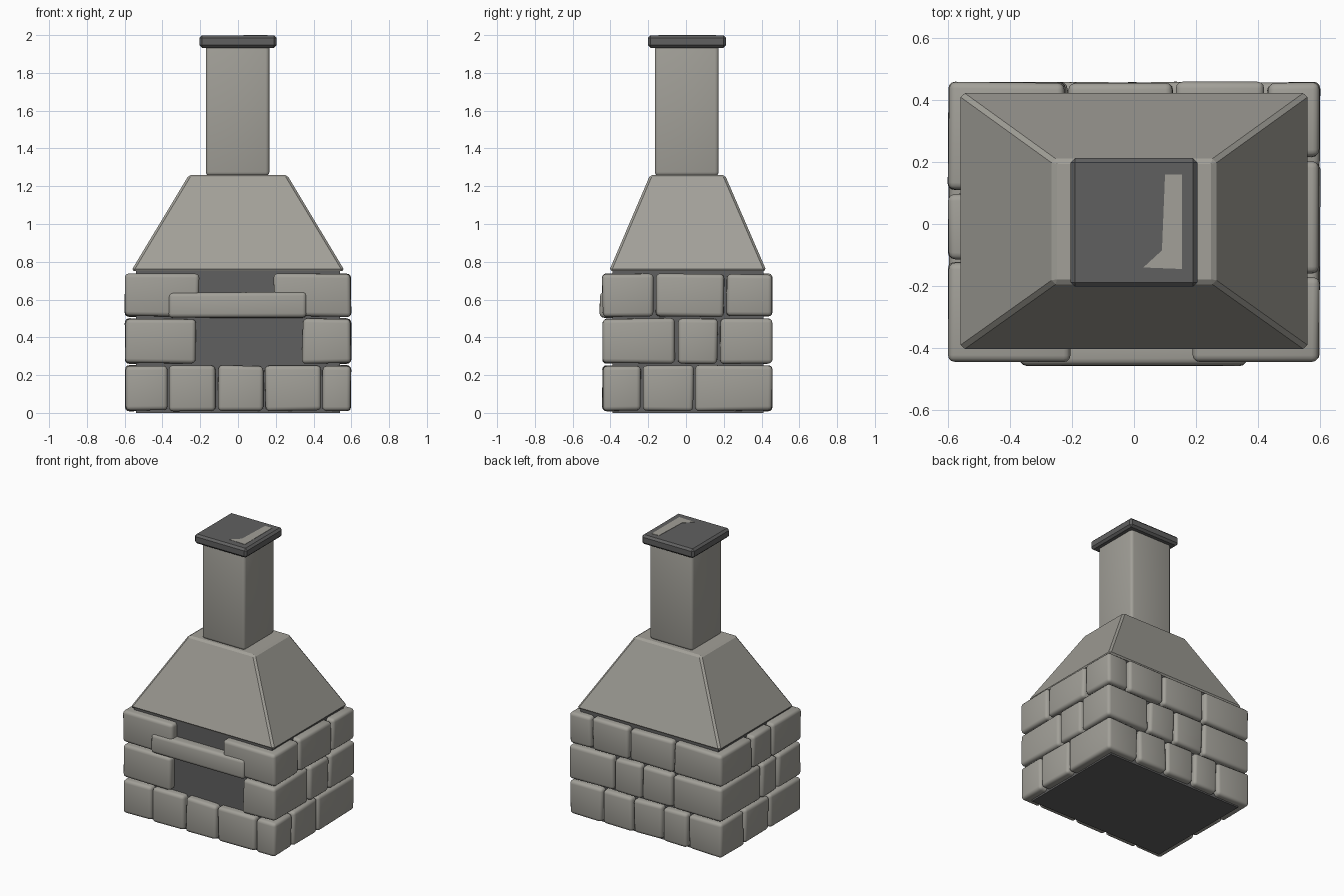
import bpy, bmesh, math, random
from mathutils import Vector

random.seed(4)
if "Cube" in bpy.data.objects:
    bpy.data.objects.remove(bpy.data.objects["Cube"], do_unlink=True)


def make_material(name, rgb):
    mat = bpy.data.materials.new(name)
    mat.use_nodes = True
    colour = (*rgb, 1.0)
    mat.diffuse_color = colour
    bsdf = next(n for n in mat.node_tree.nodes if n.type == 'BSDF_PRINCIPLED')
    bsdf.inputs["Base Color"].default_value = colour
    return mat


STONE = make_material("warm grey stone", (0.36, 0.35, 0.315))
DARK = make_material("dark soot grey", (0.118, 0.118, 0.118))


def finish(name, bm, mat, smooth):
    bmesh.ops.recalc_face_normals(bm, faces=bm.faces)
    mesh = bpy.data.meshes.new(name)
    bm.to_mesh(mesh)
    bm.free()
    mesh.materials.append(mat)
    obj = bpy.data.objects.new(name, mesh)
    bpy.context.collection.objects.link(obj)
    if smooth:
        bpy.ops.object.select_all(action='DESELECT')
        obj.select_set(True)
        bpy.context.view_layer.objects.active = obj
        bpy.ops.object.shade_smooth_by_angle(angle=math.radians(40))
    return obj


def block(name, xs, ys, zs, mat, bevel=0.0, segments=1, jitter=0.0, top=None):
    """Bevelled box; top gives its own (xs, ys) when the box tapers."""
    bm = bmesh.new()
    bmesh.ops.create_cube(bm, size=1)
    for v in bm.verts:
        px, py = top if top and v.co.z > 0 else (xs, ys)
        v.co = Vector((px[v.co.x > 0], py[v.co.y > 0], zs[v.co.z > 0]))
        v.co += Vector([random.uniform(-jitter, jitter) for _ in range(3)])
    if bevel:
        bmesh.ops.bevel(bm, geom=bm.edges[:], offset=bevel, segments=segments,
                        profile=0.5, affect='EDGES', clamp_overlap=True)
    return finish(name, bm, mat, segments > 1)


# Dark inner core, seen in the fire opening and the joints
block("firebox_core", (-0.54, 0.54), (-0.39, 0.41), (0.0, 0.755), DARK)

# Stone courses: vertical joints on each wall
X0, X1, Y0, Y1 = -0.597, 0.597, -0.442, 0.455
GAP, DEPTH = 0.006, 0.12
courses = [
    dict(name="lower", z=(0.012, 0.25), open=False,
         front=[-0.37, -0.112, 0.138, 0.443], back=[-0.33, -0.13, 0.1, 0.34],
         right=[-0.232, 0.045], left=[-0.09, 0.19]),
    dict(name="middle", z=(0.262, 0.498), open=True,
         front=[-0.22, 0.335], back=[-0.21, 0.03, 0.25],
         right=[-0.05, 0.173], left=[-0.18, 0.0]),
    dict(name="upper", z=(0.511, 0.735), open=True,
         front=[-0.2, 0.185], back=[-0.215, 0.132, 0.425],
         right=[-0.168, 0.208], left=[-0.12, 0.105]),
]


def stone(name, xs, ys, zs):
    block(name, xs, ys, zs, STONE, bevel=0.022, segments=3, jitter=0.004)


def pairs(joints):
    return [(a + GAP, b - GAP) for a, b in zip(joints, joints[1:])]


for c in courses:
    n, z = c["name"], c["z"]
    # Corner stones shared by two walls
    for fb in ("front", "back"):
        for lr in ("left", "right"):
            side = c["right"] if lr == "right" else c["left"]
            xs = (c[fb][-1] + GAP, X1) if lr == "right" else (X0, c[fb][0] - GAP)
            ys = (Y0, side[0] - GAP) if fb == "front" else (side[-1] + GAP, Y1)
            stone(f"{n}_{fb}_corner_stone", xs, ys, z)
    # Stones between the corners
    if not c["open"]:
        for span in pairs(c["front"]):
            stone(f"{n}_front_stone", span, (Y0, Y0 + DEPTH), z)
    for span in pairs(c["back"]):
        stone(f"{n}_back_stone", span, (Y1 - DEPTH, Y1), z)
    for span in pairs(c["right"]):
        stone(f"{n}_side_stone", (X1 - DEPTH, X1), span, z)
    for span in pairs(c["left"]):
        stone(f"{n}_side_stone", (X0, X0 + DEPTH), span, z)

# Lintel over the fire opening
stone("lintel", (-0.367, 0.362), (-0.456, -0.34), (0.502, 0.638))

# Tapered hood
block("hood", (-0.565, 0.565), (-0.407, 0.426), (0.752, 1.26), STONE,
      bevel=0.012, top=((-0.26, 0.26), (-0.19, 0.206)))

# Chimney shaft and cap
block("chimney", (-0.17, 0.166), (-0.165, 0.173), (1.255, 1.96), STONE,
      bevel=0.02, segments=3)
block("chimney_cap", (-0.204, 0.204), (-0.202, 0.212), (1.933, 1.999), DARK,
      bevel=0.014, segments=1)

# Pale worn patch on the cap
outline = [(0.1, 0.16), (0.155, 0.16), (0.155, -0.145), (0.03, -0.14), (0.09, -0.085)]
bm = bmesh.new()
face = bm.faces.new([bm.verts.new((x, y, 1.997)) for x, y in outline])
raised = bmesh.ops.extrude_face_region(bm, geom=[face])["geom"]
for v in raised:
    if isinstance(v, bmesh.types.BMVert):
        v.co.z += 0.004
finish("cap_worn_patch", bm, STONE, False)
